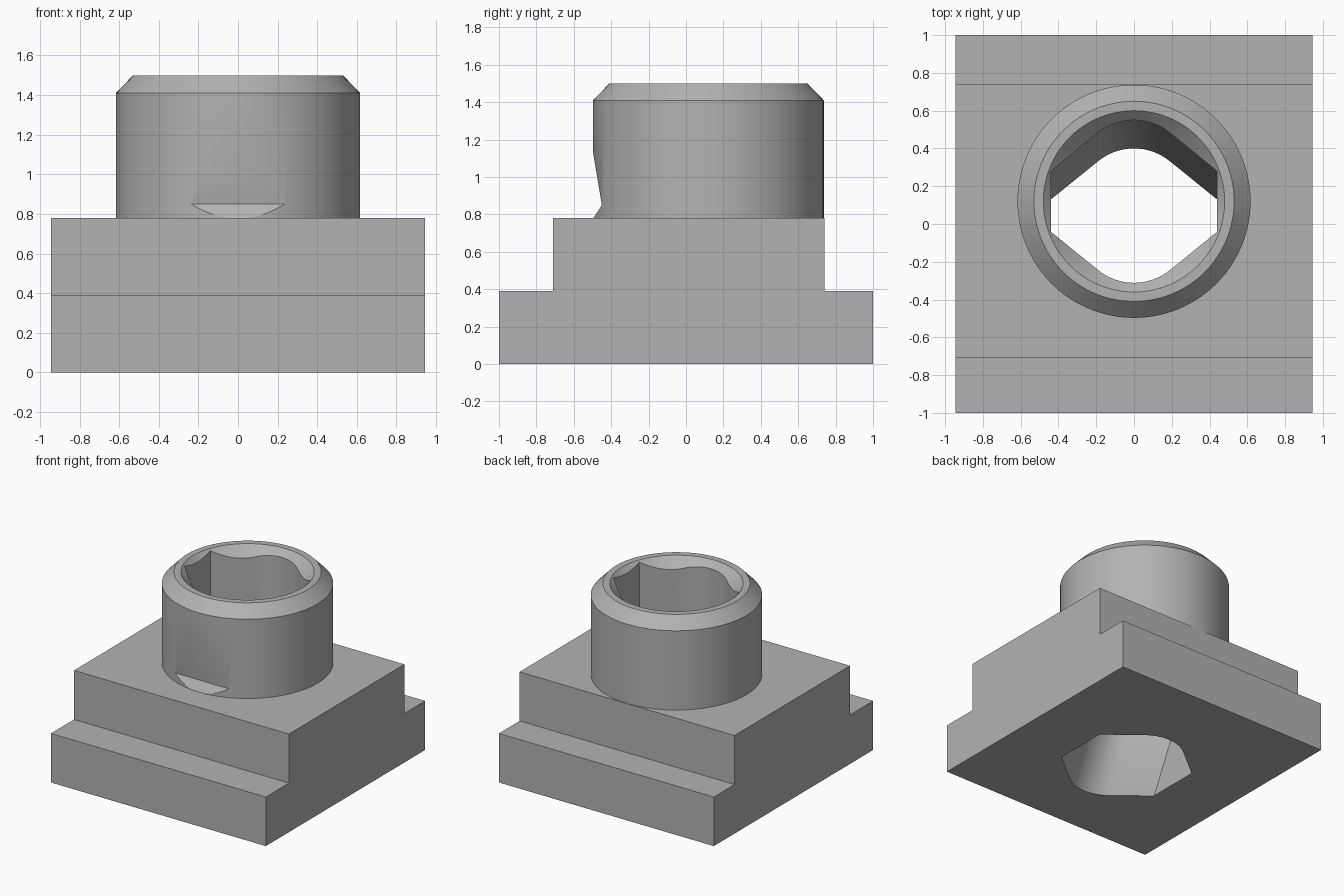
import bpy, bmesh, math

cube = bpy.data.objects.get("Cube")
if cube:
    bpy.data.objects.remove(cube, do_unlink=True)

# One plain grey metal
steel = bpy.data.materials.new("grey_steel")
steel.use_nodes = True
GREY = (0.45, 0.45, 0.45, 1)
steel.diffuse_color = GREY
steel.node_tree.nodes["Principled BSDF"].inputs["Base Color"].default_value = GREY

TOWER_Y = 0.12


def loft(name, rings):
    """Closed solid through rings that share one point count."""
    bm = bmesh.new()
    loops = [[bm.verts.new(p) for p in ring] for ring in rings]
    for a, b in zip(loops, loops[1:]):
        for i in range(len(a)):
            j = (i + 1) % len(a)
            bm.faces.new((a[i], a[j], b[j], b[i]))
    bm.faces.new(loops[0])
    bm.faces.new(loops[-1])
    bmesh.ops.recalc_face_normals(bm, faces=bm.faces)
    mesh = bpy.data.meshes.new(name)
    bm.to_mesh(mesh)
    bm.free()
    mesh.materials.append(steel)
    obj = bpy.data.objects.new(name, mesh)
    bpy.context.collection.objects.link(obj)
    return obj


def circle(r, z, n=96):
    turn = 2 * math.pi / n
    return [(r * math.cos(i * turn), TOWER_Y + r * math.sin(i * turn), z) for i in range(n)]


def bore_ring(z, front, back, half=0.44, drop=0.27, r=0.3):
    """Two flat sides joined by sloping shoulders to rounded front and back."""
    arc = [math.radians(40 * i / 8) for i in range(9)]
    end = [(r * math.sin(a), drop - r * (1 - math.cos(a))) for a in arc]
    right = [(x, front - y) for x, y in end] + [(half, front), (half, back)]
    right += [(x, back + y) for x, y in reversed(end)]
    left = [(-x, y) for x, y in reversed(right[1:-1])]
    return [(x, y, z) for x, y in right + left]


def cut(obj, *cutters):
    bpy.context.view_layer.objects.active = obj
    for cutter in cutters:
        mod = obj.modifiers.new("cut", 'BOOLEAN')
        mod.operation = 'DIFFERENCE'
        mod.solver = 'EXACT'
        mod.object = cutter
        bpy.ops.object.modifier_apply(modifier=mod.name)


# Stepped base, a T profile swept across x
profile = [(-1, 0), (1, 0), (1, 0.39), (0.74, 0.39), (0.74, 0.78),
           (-0.71, 0.78), (-0.71, 0.39), (-1, 0.39)]
base = loft("stepped_base", [[(x, y, z) for y, z in profile] for x in (-0.945, 0.945)])

# Round collar with a chamfered rim
collar = loft("round_collar", [circle(0.617, 0.78), circle(0.617, 1.41), circle(0.53, 1.5)])

# Cutters: bore that leans and widens near the bottom, countersink, front notch
bore = loft("bore_cutter", [bore_ring(-0.05, -0.33, 0.12), bore_ring(0.05, -0.27, 0.14),
                            bore_ring(0.5, -0.05, 0.28), bore_ring(1.6, -0.04, 0.28)])
sink = loft("countersink_cutter", [circle(0.38, 1.4), circle(0.58, 1.6)])
wedge = [(-0.45, 0.85), (-0.505, 1.18), (-0.8, 1.18), (-0.8, 0.31)]
notch = loft("notch_cutter", [[(x, y, z) for y, z in wedge] for x in (-0.5, 0.5)])

cut(base, bore)
cut(collar, bore, sink, notch)
for helper in (bore, sink, notch):
    bpy.data.objects.remove(helper, do_unlink=True)

# Smooth the curved walls and keep the edges crisp
for obj in (base, collar):
    bpy.ops.object.select_all(action='DESELECT')
    obj.select_set(True)
    bpy.context.view_layer.objects.active = obj
    bpy.ops.object.shade_smooth_by_angle(angle=math.radians(25))
